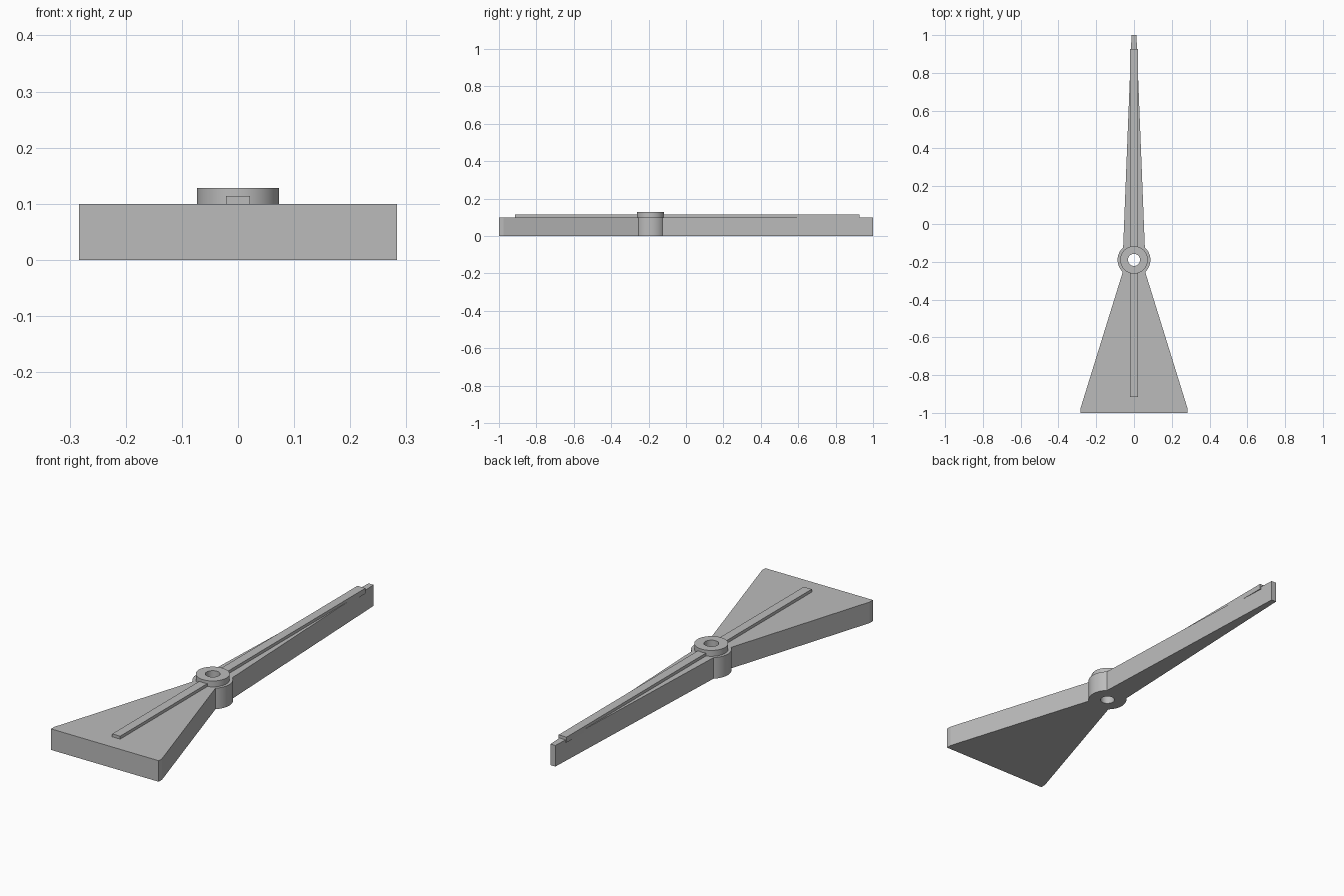
import bpy, bmesh, math

cube = bpy.data.objects.get("Cube")
if cube:
    bpy.data.objects.remove(cube, do_unlink=True)

PIVOT_Y = -0.19
THICK = 0.10
RIB_TOP = 0.114
RIB_HALF = 0.021
BORE = 0.032

grey = bpy.data.materials.new("plain_grey")
grey.use_nodes = True
colour = (0.5, 0.5, 0.5, 1)
grey.diffuse_color = colour
grey.node_tree.nodes["Principled BSDF"].inputs["Base Color"].default_value = colour


def finish(name, bm, smooth=False):
    bmesh.ops.recalc_face_normals(bm, faces=bm.faces)
    mesh = bpy.data.meshes.new(name)
    bm.to_mesh(mesh)
    bm.free()
    mesh.materials.append(grey)
    obj = bpy.data.objects.new(name, mesh)
    bpy.context.collection.objects.link(obj)
    if smooth:
        bpy.ops.object.select_all(action="DESELECT")
        obj.select_set(True)
        bpy.context.view_layer.objects.active = obj
        bpy.ops.object.shade_smooth_by_angle(angle=math.radians(30))
    return obj


def prism(name, half_outline, z0, z1):
    """Extrude an outline given by its (half width, y) points, mirrored in x."""
    outline = half_outline + [(-x, y) for x, y in reversed(half_outline)]
    bm = bmesh.new()
    face = bm.faces.new([bm.verts.new((x, y, z0)) for x, y in outline])
    top = bmesh.ops.extrude_face_region(bm, geom=[face])["geom"]
    verts = [v for v in top if isinstance(v, bmesh.types.BMVert)]
    bmesh.ops.translate(bm, verts=verts, vec=(0, 0, z1 - z0))
    return finish(name, bm)


def ring(name, r_in, r_out, z0, z1, sides=64):
    """Spin a rectangular section around the pivot."""
    bm = bmesh.new()
    section = [(r_in, z0), (r_out, z0), (r_out, z1), (r_in, z1)]
    verts = [bm.verts.new((r, PIVOT_Y, z)) for r, z in section]
    edges = [bm.edges.new((verts[i], verts[(i + 1) % 4])) for i in range(4)]
    bmesh.ops.spin(bm, geom=verts + edges, cent=(0, PIVOT_Y, 0), axis=(0, 0, 1),
                   angle=math.tau, steps=sides, use_merge=True)
    bmesh.ops.remove_doubles(bm, verts=bm.verts, dist=0.0001)
    return finish(name, bm, smooth=True)


# Blades start inside the hub wall, clear of the bore
front_start = PIVOT_Y - 0.05
back_start = PIVOT_Y + 0.05
prism("tail_blade", [(0.055, front_start), (0.283, -0.975), (0.283, -1.0)], 0, THICK)
prism("pointer_blade", [(0.058, back_start), (0.013, 1.0)], 0, THICK)

# Raised ribs along the centre line, slightly sunk into the blades
for name, start, end in (("tail_rib", front_start, -0.915),
                         ("pointer_rib", back_start, 0.927)):
    prism(name, [(RIB_HALF, start), (RIB_HALF, end)], THICK - 0.012, RIB_TOP)

# Pivot hub and its raised collar
ring("hub", BORE, 0.087, 0, THICK)
ring("collar", BORE, 0.073, THICK, 0.128)
